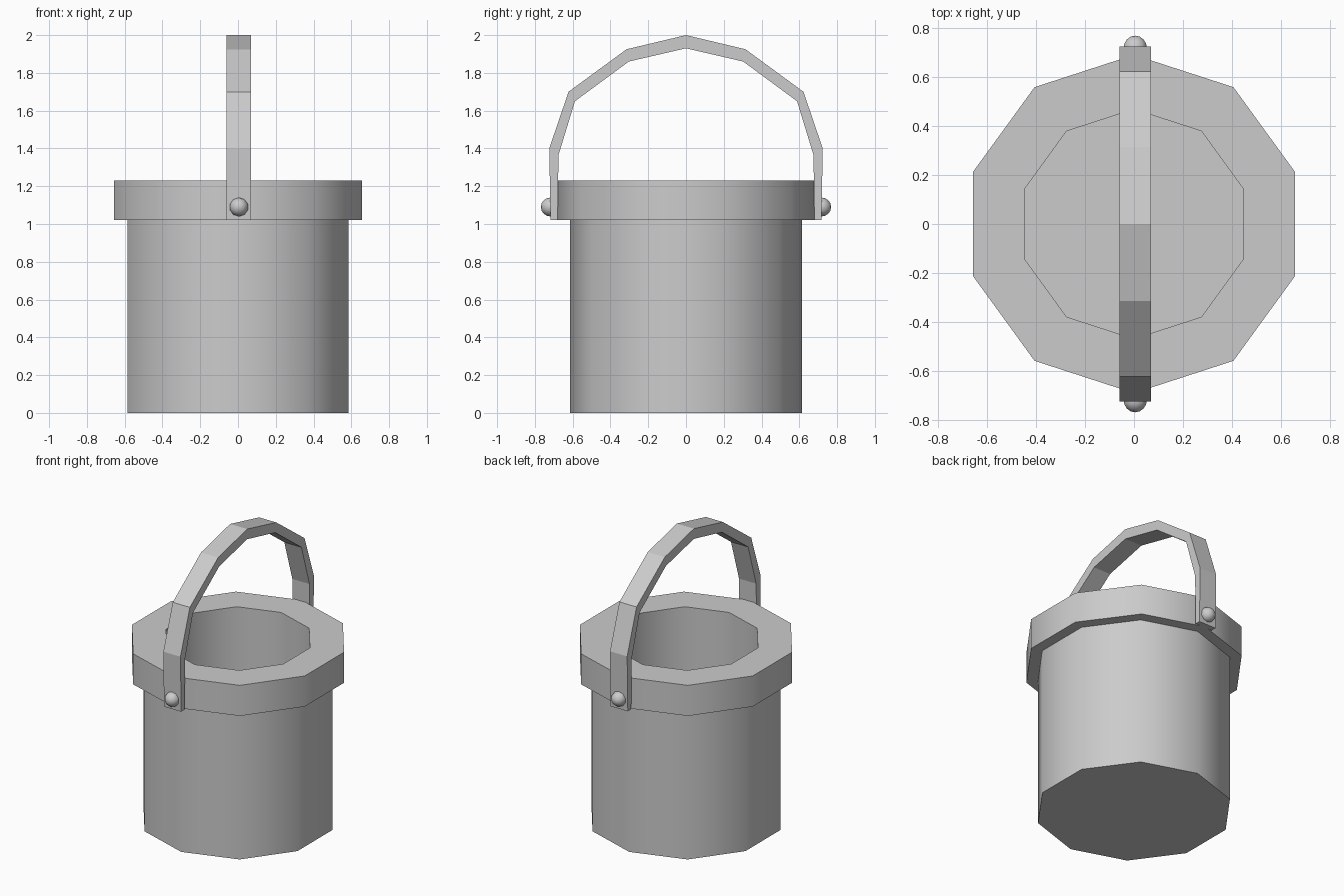
import bpy, bmesh, math

if "Cube" in bpy.data.objects:
    bpy.data.objects.remove(bpy.data.objects["Cube"])

SIDES = 10


def finish(name, bm, smooth_angle=None):
    bmesh.ops.recalc_face_normals(bm, faces=bm.faces)
    mesh = bpy.data.meshes.new(name)
    bm.to_mesh(mesh)
    bm.free()
    obj = bpy.data.objects.new(name, mesh)
    bpy.context.collection.objects.link(obj)
    if smooth_angle:
        bpy.ops.object.select_all(action='DESELECT')
        obj.select_set(True)
        bpy.context.view_layer.objects.active = obj
        bpy.ops.object.shade_smooth_by_angle(angle=math.radians(smooth_angle))
    return obj


def ring(bm, radius, z):
    # decagon with a corner on +y and -y
    angles = [math.pi / 2 + 2 * math.pi * i / SIDES for i in range(SIDES)]
    return [bm.verts.new((radius * math.cos(a), radius * math.sin(a), z)) for a in angles]


# Bucket: one lathed shell, outer wall, stepped rim, inner wall and floor
bm = bmesh.new()
profile = [(0.615, 0), (0.615, 1.02), (0.69, 1.02), (0.69, 1.23), (0.468, 1.23), (0.468, 0.13)]
rings = [ring(bm, r, z) for r, z in profile]
for a, b in zip(rings, rings[1:]):
    for i in range(SIDES):
        j = (i + 1) % SIDES
        bm.faces.new((a[i], a[j], b[j], b[i]))
bm.faces.new(rings[0])
bm.faces.new(rings[-1])
finish("bucket", bm, 40)

# Handle: faceted flat strap, half profile mirrored across y
outer = [(0.717, 1.02), (0.724, 1.40), (0.622, 1.70), (0.315, 1.925), (0, 2.0)]
inner = [(0.68, 1.02), (0.675, 1.365), (0.588, 1.65), (0.303, 1.86), (0, 1.93)]


def arch(half):
    return half + [(-y, z) for y, z in half[-2::-1]]


bm = bmesh.new()
sections = []
for (yo, zo), (yi, zi) in zip(arch(outer), arch(inner)):
    corners = [(-0.06, yo, zo), (0.07, yo, zo), (0.07, yi, zi), (-0.06, yi, zi)]
    sections.append([bm.verts.new(c) for c in corners])
for a, b in zip(sections, sections[1:]):
    for i in range(4):
        j = (i + 1) % 4
        bm.faces.new((a[i], a[j], b[j], b[i]))
bm.faces.new(sections[0])
bm.faces.new(sections[-1])
finish("handle", bm)

# Rivets holding the handle ends
for name, side in (("front_rivet", -1), ("back_rivet", 1)):
    bm = bmesh.new()
    bmesh.ops.create_uvsphere(bm, u_segments=10, v_segments=8, radius=0.05)
    rivet = finish(name, bm, 60)
    rivet.location = (0.005, side * 0.718, 1.09)
    rivet.rotation_euler.x = math.pi / 2
